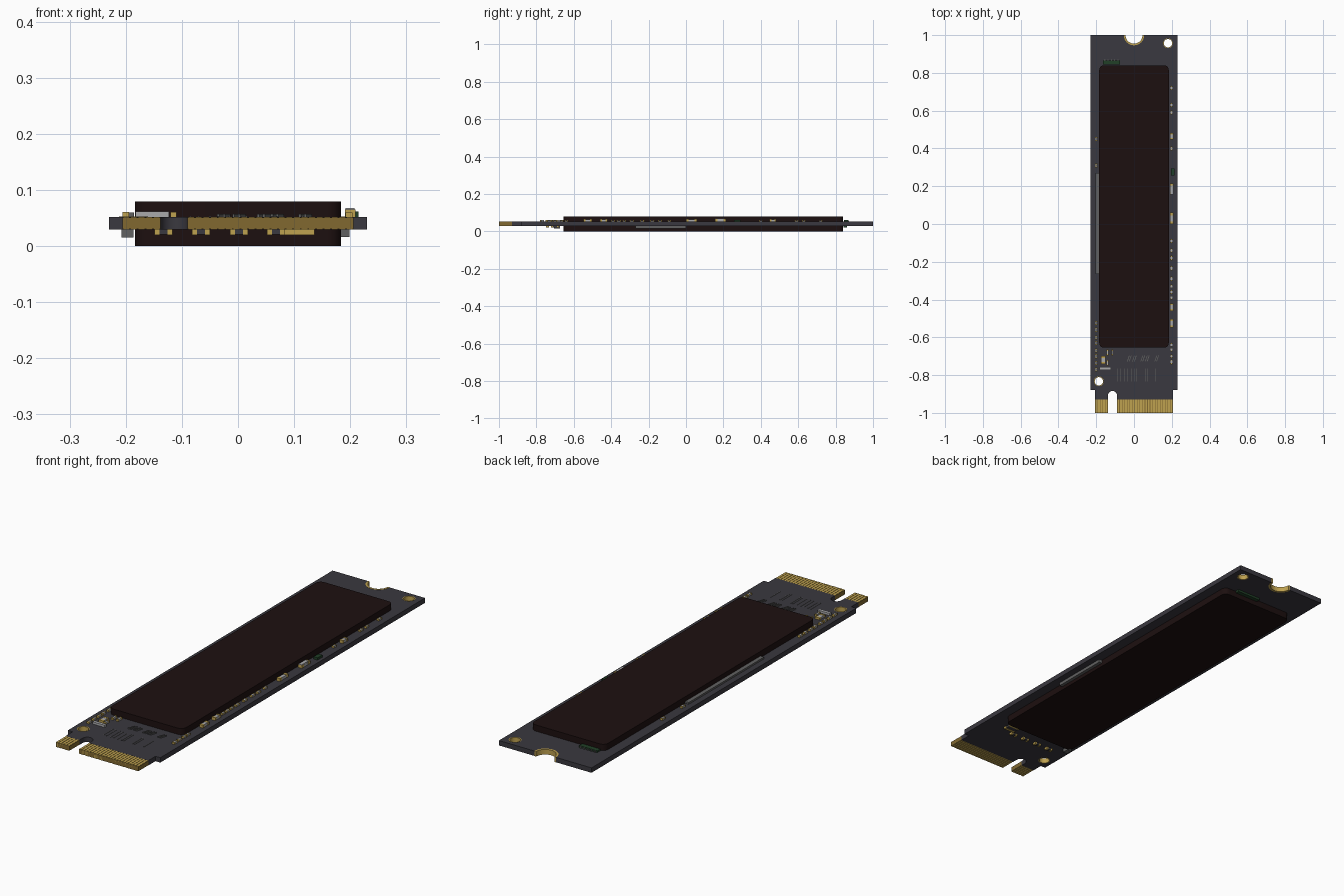
import bpy, bmesh, math, random

if "Cube" in bpy.data.objects:
    bpy.data.objects.remove(bpy.data.objects["Cube"])

random.seed(4)
Z0, Z1 = 0.03, 0.052          # board underside and top


def mat(name, r, g, b):
    m = bpy.data.materials.new(name)
    m.diffuse_color = (r, g, b, 1)
    m.use_nodes = True
    m.node_tree.nodes["Principled BSDF"].inputs["Base Color"].default_value = m.diffuse_color
    return m


BOARD = mat("board_dark", 0.042, 0.04, 0.05)
PAD = mat("pad_dark", 0.012, 0.005, 0.005)
GOLD = mat("gold", 0.52, 0.36, 0.08)
DGOLD = mat("dark_gold", 0.22, 0.14, 0.03)
METAL = mat("metal_grey", 0.4, 0.4, 0.41)
STRIP = mat("strip_grey", 0.12, 0.12, 0.12)
GREEN = mat("green", 0.015, 0.05, 0.02)


def arc(cx, cy, r, a0, a1, n):
    return [(cx + r * math.cos(math.radians(a0 + (a1 - a0) * i / n)),
             cy + r * math.sin(math.radians(a0 + (a1 - a0) * i / n))) for i in range(n + 1)]


def circle(cx, cy, r, n=32):
    return arc(cx, cy, r, 0, 360, n)[:-1]


def rounded(x0, x1, y0, y1, r):
    return (arc(x1 - r, y1 - r, r, 0, 90, 8) + arc(x0 + r, y1 - r, r, 90, 180, 8)
            + arc(x0 + r, y0 + r, r, 180, 270, 8) + arc(x1 - r, y0 + r, r, 270, 360, 8))


def plate(name, loops, z0, z1, m):
    """Extruded outline; loops after the first cut holes."""
    cu = bpy.data.curves.new(name + "_outline", 'CURVE')
    cu.dimensions, cu.fill_mode, cu.extrude = '2D', 'BOTH', (z1 - z0) / 2
    for pts in loops:
        sp = cu.splines.new('POLY')
        sp.points.add(len(pts) - 1)
        for p, (x, y) in zip(sp.points, pts):
            p.co = (x, y, 0, 1)
        sp.use_cyclic_u = True
    tmp = bpy.data.objects.new(name + "_outline", cu)
    bpy.context.collection.objects.link(tmp)
    bpy.context.view_layer.update()
    me = bpy.data.meshes.new_from_object(tmp.evaluated_get(bpy.context.evaluated_depsgraph_get()))
    bpy.data.objects.remove(tmp)
    bm = bmesh.new()
    bm.from_mesh(me)
    bmesh.ops.remove_doubles(bm, verts=bm.verts, dist=1e-5)
    bmesh.ops.translate(bm, verts=bm.verts, vec=(0, 0, (z0 + z1) / 2))
    bmesh.ops.recalc_face_normals(bm, faces=bm.faces)
    bm.to_mesh(me)
    bm.free()
    me.materials.clear()
    me.materials.append(m)
    ob = bpy.data.objects.new(name, me)
    bpy.context.collection.objects.link(ob)
    bpy.ops.object.select_all(action='DESELECT')
    ob.select_set(True)
    bpy.context.view_layer.objects.active = ob
    bpy.ops.object.shade_smooth_by_angle(angle=math.radians(35))
    return ob


def boxes(name, items, m):
    """One object of many boxes: (cx, cy, sx, sy, z0, z1, skew)."""
    bm = bmesh.new()
    for cx, cy, sx, sy, z0, z1, *skew in items:
        for v in bmesh.ops.create_cube(bm, size=1)['verts']:
            k = skew[0] if skew else 0
            v.co = (cx + v.co.x * sx + v.co.y * k, cy + v.co.y * sy, z0 + (v.co.z + .5) * (z1 - z0))
    me = bpy.data.meshes.new(name)
    bm.to_mesh(me)
    bm.free()
    me.materials.append(m)
    ob = bpy.data.objects.new(name, me)
    bpy.context.collection.objects.link(ob)
    return ob


# Circuit board with key slot, screw notch and two plated holes
HOLES = [(0.18, 0.957), (-0.186, -0.833)]
outline = ([(-0.23, -0.88), (-0.206, -0.88), (-0.206, -0.93), (-0.138, -0.93)]
           + arc(-0.114, -0.908, 0.024, 180, 0, 12)
           + [(-0.09, -0.93), (0.206, -0.93), (0.206, -0.88), (0.23, -0.88), (0.23, 1.0)]
           + arc(0, 1.0, 0.053, 360, 180, 20) + [(-0.23, 1.0)])
plate("circuit_board", [outline] + [circle(x, y, 0.025) for x, y in HOLES], Z0, Z1, BOARD)
for i, (x, y) in enumerate(HOLES):
    plate(f"hole_plating_{i}", [circle(x, y, 0.026), circle(x, y, 0.022)], Z0 - .0005, Z1 + .0005, GOLD)
plate("screw_notch_plating", [arc(0, 1.0, 0.054, 180, 360, 20) + arc(0, 1.0, 0.045, 360, 180, 20)],
      Z0 - .0005, Z1 + .0005, GOLD)

# Edge connector: dark gold core and raised fingers
fingers = []
core = []
for x0, x1, n in ((-0.206, -0.138, 5), (-0.09, 0.206, 22)):
    core.append(((x0 + x1) / 2, -0.965, x1 - x0, 0.07, Z0 + .001, Z1 - .001))
    p = (x1 - x0) / n
    fingers += [(x0 + p * (i + .5), -0.965, p * .75, 0.07, Z0, Z1) for i in range(n)]
boxes("connector_core", core, DGOLD)
boxes("connector_fingers", fingers, GOLD)

# Cover pads on both faces
for name, z0, z1 in (("top_cover", Z1, 0.08), ("bottom_cover", 0.0, Z0)):
    plate(name, [rounded(-0.184, 0.184, -0.655, 0.84, 0.025)], z0, z1, PAD)

# Long side strips
boxes("left_side_strip", [(-0.194, 0.003, 0.018, 0.535, Z1, 0.06)], STRIP)
boxes("lower_side_strips", [(0.191, -0.135, 0.016, 0.27, 0.016, Z0)], STRIP)

# Small two-ended components along the edges and beside the connector
ends, bodies = [], []


def chip(x, y, w, l, h):
    """Component with metal ends in y."""
    bodies.append((x, y, w * .9, l * .6, Z1, Z1 + h * .9))
    for s in (-1, 1):
        ends.append((x, y + s * l * .38, w, l * .24, Z1, Z1 + h))


for y in (0.72, 0.63, 0.59, 0.40, -0.09, -0.14, -0.18, -0.235, -0.29, -0.33, -0.36, -0.39,
          -0.64, -0.665, -0.70, -0.73):
    chip(0.198, y, 0.012, random.uniform(.018, .026), .008)
for y, l in ((0.465, .035), (0.185, .06), (0.03, .06), (-0.44, .04), (-0.525, .045)):
    chip(0.2, y, 0.018, l, .013)
for y in (0.45, 0.31, -0.525, -0.56, -0.60, -0.63, -0.67, -0.70, -0.735, -0.77):
    chip(-0.2, y, 0.012, 0.022, .009)
for x, y, w, l in ((-0.163, -0.72, .024, .04), (-0.14, -0.68, .01, .03), (-0.115, -0.68, .01, .03),
                   (-0.14, -0.735, .01, .03)):
    chip(x, y, w, l, .009)
boxes("component_ends", ends, GOLD)
boxes("component_bodies", bodies, METAL)
boxes("tall_side_component", [(0.2, 0.18, 0.016, 0.05, Z1, 0.068)], METAL)
boxes("power_component", [(-0.153, -0.765, 0.06, 0.014, Z1, 0.062)], METAL)

# Green packages: pins at the far end and one on the right edge
boxes("green_packages", [(-0.12, 0.855, 0.09, 0.022, Z1, 0.06), (0.205, 0.275, 0.02, 0.035, Z1, 0.062),
                         (0.065, 0.852, 0.12, 0.018, 0.02, Z0)], GREEN)
boxes("green_package_pins", [(-0.155 + .0175 * i, 0.868, 0.006, 0.008, Z1, 0.059) for i in range(5)], STRIP)

# Raised marks and flat traces near the connector
boxes("slanted_marks", [(x + dx, -0.712, .004, .03, Z1, Z1 + .005, .01)
                        for x in (-.025, .002, .046, .07, .12) for dx in (-.005, .005)], STRIP)
boxes("straight_traces", [(x, -0.80, .003, .07, Z1, Z1 + .0015)
                          for x in (-.085, -.07, -.05, -.035, -.015, .005, .015, .06, .07, .115)], STRIP)

# Underside capacitors and one larger part
pads, caps = [], []
for x in (-0.133, -0.066, 0.002, 0.068):
    caps.append((x, -0.74, 0.018, 0.014, 0.021, Z0))
    pads += [(x + s * .0115, -0.74, 0.009, 0.016, 0.02, Z0) for s in (-1, 1)]
pads += [(0.109, -0.70 + s * .016, 0.055, 0.012, 0.02, Z0) for s in (-1, 1)]
caps.append((0.109, -0.70, 0.05, 0.03, 0.021, Z0))
boxes("underside_pads", pads, GOLD)
boxes("underside_components", caps, BOARD)
boxes("underside_left_part", [(-0.197, -0.69, 0.022, 0.03, 0.015, Z0)], STRIP)
